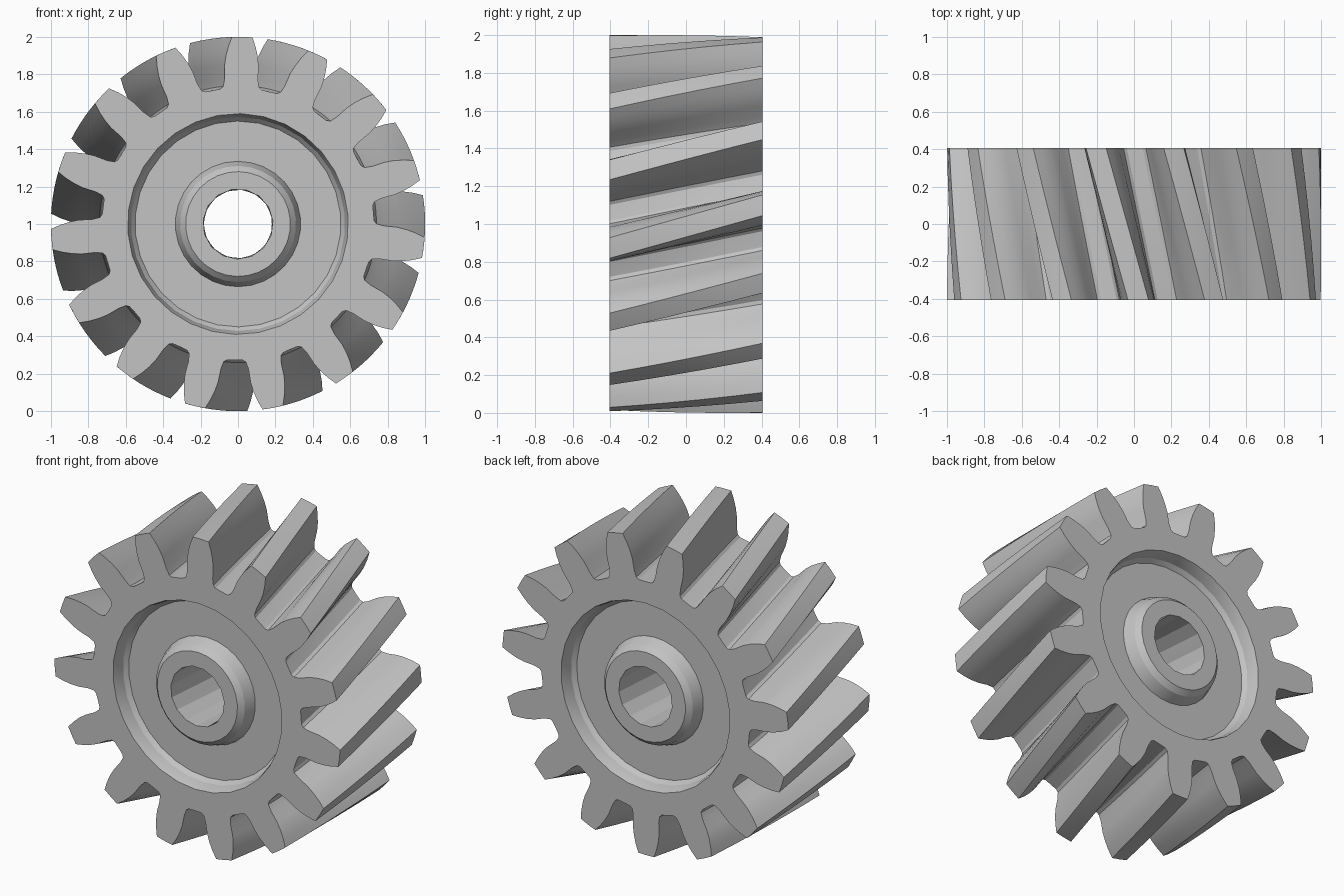
import bpy, bmesh, math

cube = bpy.data.objects.get("Cube")
if cube:
    bpy.data.objects.remove(cube)

TEETH = 15
PITCH = math.tau / TEETH
PHASE = math.radians(88.7)      # centre of the first tooth on the front face
TWIST = math.radians(13)        # helix turn from front to back
HALF = 0.405                    # half of the face width
LAYERS = 5

steel = bpy.data.materials.new("grey_steel")
steel.use_nodes = True
steel.diffuse_color = (0.55, 0.55, 0.55, 1)
steel.node_tree.nodes["Principled BSDF"].inputs["Base Color"].default_value = (0.55, 0.55, 0.55, 1)

bm = bmesh.new()


def point(r, angle, y):
    """Vertex in the gear plane, turned along the helix by its depth."""
    a = angle + PHASE + TWIST * (y + HALF) / (2 * HALF)
    return bm.verts.new((r * math.cos(a), y, 1 + r * math.sin(a)))


def bridge(a, b):
    n = len(a)
    for i in range(n):
        j = (i + 1) % n
        bm.faces.new((a[i], a[j], b[j], b[i]))


# Tooth outline: radius and half thickness from root to tip
flank = [(0.728, 0.110), (0.74, 0.095), (0.78, 0.089), (0.85, 0.091),
         (0.90, 0.085), (0.95, 0.073), (1.0, 0.055)]
side = [(r, math.asin(w / r)) for r, w in flank]
tooth = [(0.726, -PITCH / 2)] + [(r, -a) for r, a in side] + [(1.0, 0)] \
    + [(r, a) for r, a in reversed(side)]
N = len(tooth)

# Helical tooth surface
loops = []
for k in range(LAYERS + 1):
    y = -HALF + 2 * HALF * k / LAYERS
    loops.append([point(r, a + t * PITCH, y) for t in range(TEETH) for r, a in tooth])
for a, b in zip(loops, loops[1:]):
    bridge(a, b)

# Web profile: radius and depth below the face, from the rim in to the bore
web = [(0.59, 0), (0.58, 0.03), (0.572, 0.075), (0.55, 0.1), (0.335, 0.1),
       (0.328, 0.08), (0.31, 0.03), (0.28, 0)]


def ring(r, y, faceted=False):
    out = []
    for i in range(2 * TEETH):
        flat = math.cos(PITCH / 2) if faceted and i % 2 else 1
        out.append(point(r * flat, (i - 1) * PITCH / 2, y))
    return out


bores = []
for sign, outline in ((-1, loops[0]), (1, loops[-1])):
    rings = [ring(r, sign * (HALF - d)) for r, d in web]
    rings.append(ring(0.187, sign * HALF, True))
    for a, b in zip(rings, rings[1:]):
        bridge(a, b)
    bores.append(rings[-1])
    # Flat end face of each tooth down to the recess rim
    rim = rings[0]
    for t in range(TEETH):
        arc = [outline[(t * N + i) % len(outline)] for i in range(N + 1)]
        inner = [rim[(2 * t + i) % len(rim)] for i in (2, 1, 0)]
        bm.faces.new(arc + inner)

# Bore wall
bridge(*bores)

bmesh.ops.recalc_face_normals(bm, faces=bm.faces)
mesh = bpy.data.meshes.new("helical_gear")
bm.to_mesh(mesh)
bm.free()
mesh.materials.append(steel)
gear = bpy.data.objects.new("helical_gear", mesh)
bpy.context.collection.objects.link(gear)

bpy.ops.object.select_all(action='DESELECT')
gear.select_set(True)
bpy.context.view_layer.objects.active = gear
bpy.ops.object.shade_smooth_by_angle(angle=math.radians(20))
